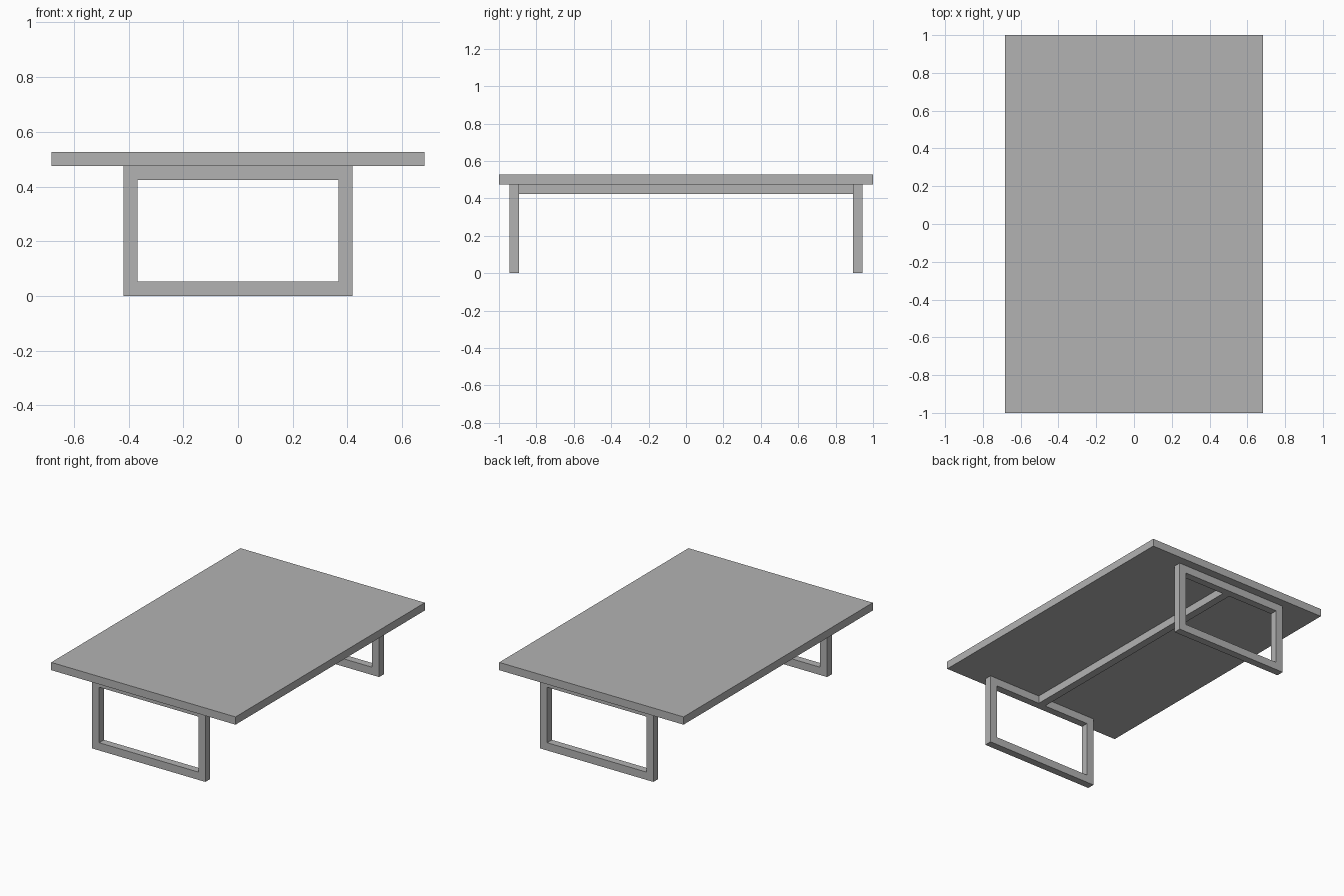
import bpy
import bmesh
from mathutils import Matrix, Vector

cube = bpy.data.objects.get("Cube")
if cube:
    bpy.data.objects.remove(cube, do_unlink=True)

# One plain grey for the whole table
grey = bpy.data.materials.new("plain_grey")
grey.use_nodes = True
colour = (0.45, 0.45, 0.45, 1)
grey.diffuse_color = colour
grey.node_tree.nodes["Principled BSDF"].inputs["Base Color"].default_value = colour


def add_object(name, bm):
    bmesh.ops.recalc_face_normals(bm, faces=bm.faces)
    mesh = bpy.data.meshes.new(name)
    bm.to_mesh(mesh)
    bm.free()
    mesh.materials.append(grey)
    obj = bpy.data.objects.new(name, mesh)
    bpy.context.collection.objects.link(obj)
    return obj


def box(name, size, centre):
    bm = bmesh.new()
    matrix = Matrix.Translation(centre) @ Matrix.Diagonal((*size, 1))
    bmesh.ops.create_cube(bm, size=1, matrix=matrix)
    return add_object(name, bm)


def frame(name, half_width, height, bar, depth, y):
    """Rectangular loop of square bar, extruded along y."""
    bm = bmesh.new()
    loops = []
    for inset in (0, bar):
        w, low, high = half_width - inset, inset, height - inset
        loops.append([bm.verts.new((x, y - depth / 2, z))
                      for x, z in ((-w, low), (w, low), (w, high), (-w, high))])
    outer, inner = loops
    faces = []
    for i in range(4):
        j = (i + 1) % 4
        faces.append(bm.faces.new((outer[i], outer[j], inner[j], inner[i])))
    result = bmesh.ops.extrude_face_region(bm, geom=faces, use_keep_orig=True)
    moved = [v for v in result["geom"] if isinstance(v, bmesh.types.BMVert)]
    bmesh.ops.translate(bm, verts=moved, vec=Vector((0, depth, 0)))
    return add_object(name, bm)


TOP, UNDER, BAR = 0.527, 0.475, 0.052
LEG_Y, LEG_DEPTH = 0.918, 0.05

# Table top
box("table_top", (1.364, 2, TOP - UNDER), (0, 0, (TOP + UNDER) / 2))

# Leg frames at both ends
for name, side in (("front_leg_frame", -1), ("back_leg_frame", 1)):
    frame(name, 0.419, UNDER, BAR, LEG_DEPTH, side * LEG_Y)

# Centre beam joining the leg frames
box("centre_beam", (BAR, 2 * LEG_Y - LEG_DEPTH, BAR), (0, 0, UNDER - BAR / 2))
